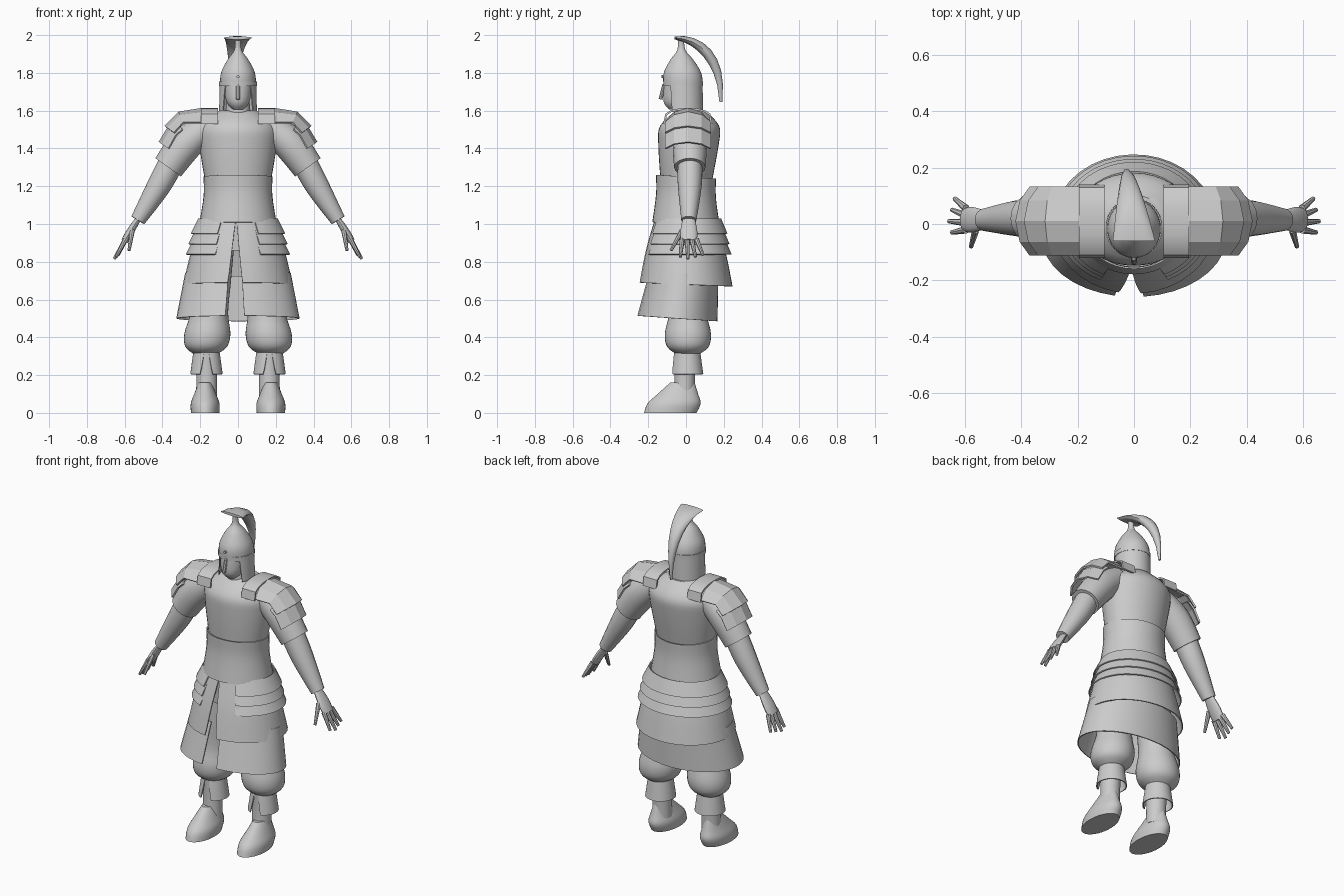
import bpy
import bmesh
from math import sin, cos, pi, radians
from mathutils import Vector

default_cube = bpy.data.objects.get("Cube")
if default_cube:
    bpy.data.objects.remove(default_cube, do_unlink=True)

GREY = (0.6, 0.6, 0.6, 1)
grey = bpy.data.materials.new("plain grey")
grey.diffuse_color = GREY
grey.use_nodes = True
grey.node_tree.nodes["Principled BSDF"].inputs["Base Color"].default_value = GREY

FRONT_TO_BACK = Vector((0, 1, 0))
SIDEWAYS = Vector((1, 0, 0))


def flowing(points, steps=4):
    """Add points along a smooth curve that passes through every given point."""
    points = [Vector(p) for p in points]
    padded = [points[0], *points, points[-1]]
    result = []
    for before, start, end, after in zip(padded, padded[1:], padded[2:], padded[3:]):
        leave, arrive = (end - before) / 2, (after - start) / 2
        for step in range(steps):
            t = step / steps
            ease = t * t * (3 - 2 * t)
            result.append(start.lerp(end, ease) + leave * t * (1 - t) ** 2
                          - arrive * t * t * (1 - t))
    return result + [points[-1]]


def skin(name, rows, closed=True, thick=0, smooth=True, side=1):
    """Bridge rows of points with quads; side -1 mirrors the part across x."""
    bm = bmesh.new()
    grid = [[bm.verts.new((x * side, y, z)) for x, y, z in row] for row in rows]
    count = len(grid[0])
    for low, high in zip(grid, grid[1:]):
        for i in range(count if closed else count - 1):
            j = (i + 1) % count
            bm.faces.new((low[i], low[j], high[j], high[i]))
    if closed and not thick:
        bm.faces.new(grid[0])
        bm.faces.new(grid[-1])
    bmesh.ops.recalc_face_normals(bm, faces=bm.faces)
    if thick:
        bmesh.ops.solidify(bm, geom=bm.faces[:], thickness=thick)
        bmesh.ops.recalc_face_normals(bm, faces=bm.faces)
    mesh = bpy.data.meshes.new(name)
    bm.to_mesh(mesh)
    bm.free()
    if smooth:
        mesh.shade_smooth()
        mesh.set_sharp_from_angle(angle=radians(40))
    mesh.materials.append(grey)
    bpy.context.collection.objects.link(bpy.data.objects.new(name, mesh))


def loft(name, profile, x=0, y=0, depth=1, lean=(0, 0), gap=None, turn=0, tilt=0,
         count=36, **options):
    """Stack ellipses from a (height, radius) profile; gap opens the front, in degrees."""
    rings = flowing(profile)
    base = rings[0][0]
    rows = []
    for k, (z, radius) in enumerate(rings):
        opening = gap[0] + (gap[1] - gap[0]) * k / (len(rings) - 1) if gap else 0
        start, sweep = radians(opening + turn), radians(360 - 2 * opening)
        cx, cy = x + lean[0] * (z - base), y + lean[1] * (z - base)
        angles = [start + sweep * i / (count - 1 if gap else count) for i in range(count)]
        rows.append([(cx + radius * sin(a), cy - radius * depth * cos(a), z + tilt * cos(a))
                     for a in angles])
    skin(name, rows, closed=not gap, **options)


def tube(name, path, axis=FRONT_TO_BACK, flat=1, count=16, **options):
    """Sweep an ellipse along a path of (x, y, z, radius)."""
    path = flowing(path)
    rows = []
    for i, point in enumerate(path):
        ahead, behind = path[min(i + 1, len(path) - 1)], path[max(i - 1, 0)]
        along = (ahead - behind).xyz.normalized()
        wide = (axis - along * axis.dot(along)).normalized()
        thin = along.cross(wide) * flat
        angles = [2 * pi * k / count for k in range(count)]
        rows.append([point.xyz + (wide * cos(a) + thin * sin(a)) * point.w for a in angles])
    skin(name, rows, **options)


# Torso armour
loft("breastplate", [(1.2, .17), (1.42, .205), (1.52, .2), (1.6, .1)],
     depth=.78, lean=(0, .06))
loft("waist_guard", [(1, .205), (1.15, .182), (1.25, .183)],
     depth=.87, tilt=.01, thick=.006)
loft("hips", [(.86, .19), (1.03, .2)], depth=.85)

# Overlapping hip plates, then the long skirt split at the front
for layer in range(3):
    hem, width = .95 - .055 * layer, .25 + .013 * layer
    loft(f"hip_plate_{layer + 1}", [(hem + .08, width - .04), (hem, width)],
         y=.01, depth=.84, gap=(24, 26), thick=.007)
loft("upper_skirt", [(1, .2), (.85, .25), (.68, .29)],
     depth=.85, gap=(1, 8), turn=-3, tilt=.01, thick=.006)
loft("lower_skirt", [(.74, .28), (.5, .327)],
     y=-.01, depth=.65, lean=(0, .15), gap=(7, 9), turn=-3, tilt=.015, thick=.006)

# Head
loft("neck", [(1.55, .07), (1.66, .06)])
loft("head", [(1.605, .025), (1.65, .062), (1.76, .078)], y=-.06, depth=1.1, lean=(0, .2))

# Helmet
loft("helmet_dome", [(1.73, .095), (1.8, .09), (1.87, .055), (1.92, .02), (1.98, .015)],
     y=-.015, depth=1.1, lean=(0, -.05))
loft("helmet_band", [(1.73, .1), (1.755, .1)], y=-.015, depth=1.05)
loft("neck_guard", [(1.74, .097), (1.6, .1)],
     y=-.012, depth=1.03, gap=(44, 54), thick=.006)
tube("nose_guard", [(0, -.115, 1.74, .01), (0, -.135, 1.66, .01)], count=8)
tube("brow_stud", [(0, -.1, 1.78, .008), (0, -.13, 1.78, .008)], axis=SIDEWAYS, count=8)

# Plume: a fan at the crown that narrows as it falls behind
plume = []
for step in range(9):
    fall = step / 8
    bend = fall * pi / 2
    spine = Vector((-.03 * fall, .245 * sin(bend) - .06, 1.645 + .34 * cos(bend) ** .8))
    wide, thin = .075 - .07 * fall, .008 + .02 * sin(pi * fall)
    out = Vector((0, sin(bend), cos(bend)))
    turns = [2 * pi * k / 14 for k in range(14)]
    plume.append([spine + SIDEWAYS * wide * cos(a) + out * thin * sin(a) for a in turns])
skin("plume", plume)


def pauldron(name, ridge, progress, side):
    """Faceted plate over a ridge of (x, z); its edges fall away front and back."""
    rows = []
    for (x, z), f in zip(ridge, progress):
        rows.append([(x - .05 * f * drop, .01 + .122 * across, z - (.075 - .04 * f) * drop)
                     for across, drop in ((-1, 1), (-.6, .3), (0, 0), (.6, .3), (1, 1))])
    skin(name, rows, closed=False, thick=.01, smooth=False, side=side)


for label, side in (("left", 1), ("right", -1)):
    # Shoulder armour
    arch = [pi * k / 8 for k in range(9)]
    skin(f"{label}_shoulder_strap",
         [[(x, .01 - .13 * cos(a), 1.53 + .085 * abs(sin(a)) ** .5) for x in (.105, .195)]
          for a in arch], closed=False, thick=.01, side=side)
    pauldron(f"{label}_upper_pauldron", [(.19, 1.615), (.315, 1.595), (.39, 1.52)],
             (0, .5, 1), side)
    pauldron(f"{label}_lower_pauldron", [(.33, 1.55), (.375, 1.51), (.42, 1.435)],
             (.7, .9, 1), side)

    # Arm
    tube(f"{label}_sleeve",
         [(.14, .02, 1.53, .07), (.27, .02, 1.43, .09), (.37, .02, 1.3, .083)], side=side)
    tube(f"{label}_forearm",
         [(.35, .02, 1.33, .067), (.42, .02, 1.2, .063), (.53, .015, 1.02, .04)], side=side)

    # Hand with spread fingers
    tube(f"{label}_palm",
         [(.52, .015, 1.04, .03), (.57, .015, .96, .045), (.6, .015, .91, .042)],
         flat=.45, side=side)
    tube(f"{label}_thumb", [(.56, -.02, .965, .014), (.577, -.08, .86, .008)],
         count=8, side=side)
    for i, finger in enumerate(("index", "middle", "ring", "little")):
        reach = .01 * abs(i - 1)
        tube(f"{label}_{finger}_finger",
             [(.595, .025 * i - .02, .92, .014),
              (.655 - reach, .04 * i - .03, .815 + reach, .008)], count=8, side=side)

    # Baggy trouser leg, split cuff and boot
    loft(f"{label}_trouser",
         [(.31, .06), (.35, .11), (.42, .122), (.53, .1), (.7, .1), (.95, .1)],
         x=.172, y=.01, lean=(-.09, 0), side=side)
    loft(f"{label}_shin_cuff", [(.335, .068), (.205, .086)],
         x=.167, y=.006, gap=(8, 24), thick=.006, side=side)
    loft(f"{label}_boot_shaft", [(.08, .056), (.2, .055), (.32, .062)],
         x=.166, y=-.01, lean=(0, .03), side=side)
    loft(f"{label}_boot_foot", [(0, .075), (.05, .076), (.1, .058), (.16, .035)],
         x=.174, y=-.083, depth=1.85, lean=(0, .4), side=side)
